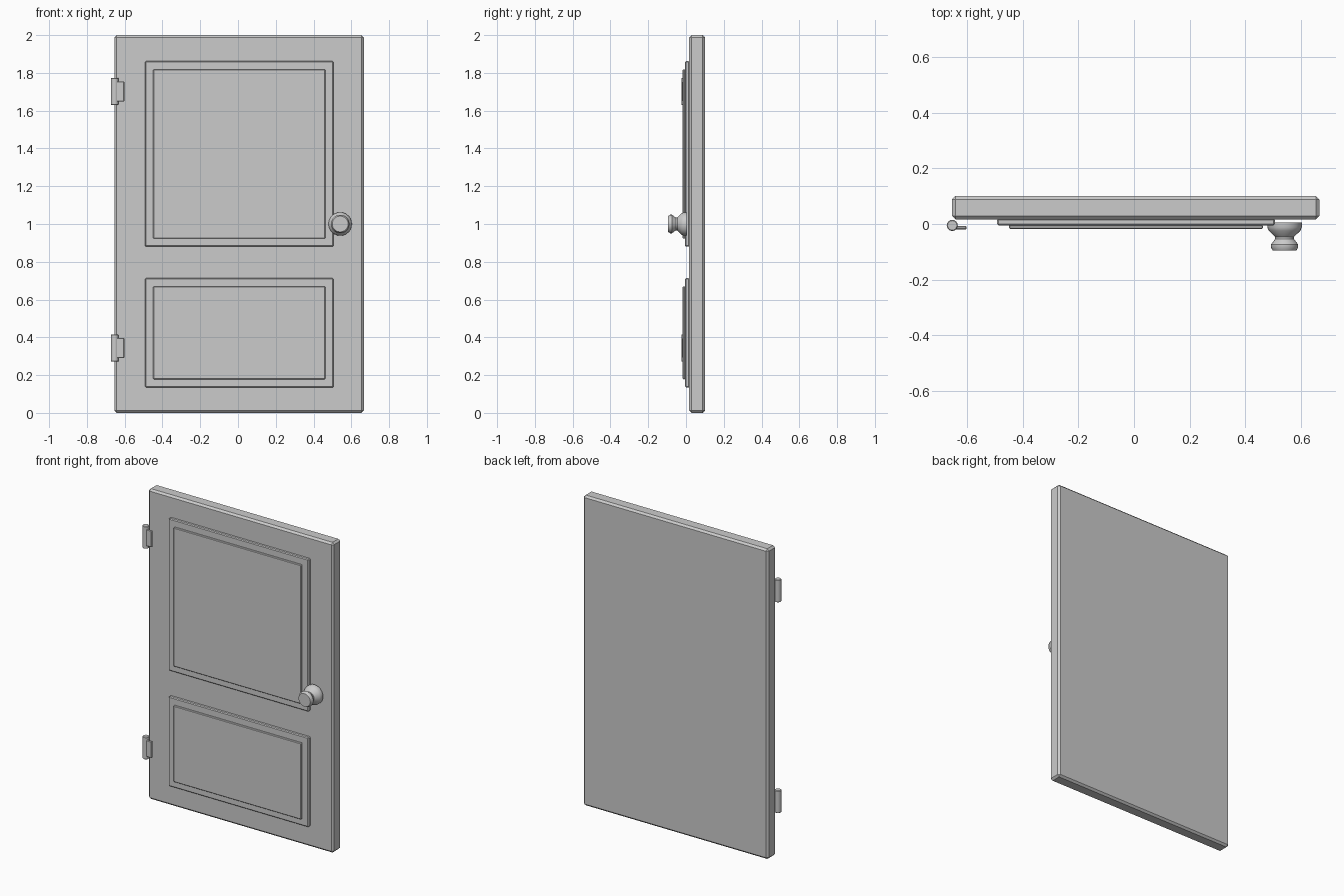
import bpy, bmesh, math
from mathutils import Matrix

cube = bpy.data.objects.get("Cube")
if cube:
    bpy.data.objects.remove(cube, do_unlink=True)

# Single plain grey finish
grey = bpy.data.materials.new("plain_grey")
grey.use_nodes = True
colour = (0.6, 0.6, 0.6, 1)
grey.diffuse_color = colour
grey.node_tree.nodes["Principled BSDF"].inputs["Base Color"].default_value = colour


def finish(name, bm, bevel=0, smooth=False):
    bmesh.ops.recalc_face_normals(bm, faces=bm.faces)
    mesh = bpy.data.meshes.new(name)
    bm.to_mesh(mesh)
    bm.free()
    mesh.materials.append(grey)
    obj = bpy.data.objects.new(name, mesh)
    bpy.context.collection.objects.link(obj)
    if bevel:
        mod = obj.modifiers.new("edge_bevel", 'BEVEL')
        mod.width = bevel
        mod.segments = 1
        mod.limit_method = 'ANGLE'
        mod.angle_limit = math.radians(50)
    if smooth:
        bpy.ops.object.select_all(action='DESELECT')
        obj.select_set(True)
        bpy.context.view_layer.objects.active = obj
        bpy.ops.object.shade_smooth_by_angle(angle=math.radians(35))
    return obj


def box(name, x, y, z, bevel):
    """Bevelled box from (min, max) ranges on each axis."""
    bm = bmesh.new()
    bmesh.ops.create_cube(bm, size=1)
    for v in bm.verts:
        v.co = [(r[0] + r[1]) / 2 + c * (r[1] - r[0]) for c, r in zip(v.co, (x, y, z))]
    return finish(name, bm, bevel)


def lathe(name, profile, steps, location):
    """Spin (radius, depth) points around a front-to-back axis."""
    bm = bmesh.new()
    verts = [bm.verts.new((r, y, 0)) for r, y in profile]
    edges = [bm.edges.new(pair) for pair in zip(verts, verts[1:])]
    bmesh.ops.spin(bm, geom=verts + edges, cent=(0, 0, 0), axis=(0, 1, 0),
                   angle=math.tau, steps=steps)
    bmesh.ops.remove_doubles(bm, verts=bm.verts, dist=0.0001)
    bmesh.ops.translate(bm, verts=bm.verts, vec=location)
    return finish(name, bm, smooth=True)


# Door slab
box("door_slab", (-0.654, 0.666), (0.017, 0.1), (0, 2), 0.012)

# Raised panels, each a wide step with a narrower one in front
for label, low, high in (("upper", 0.88, 1.862), ("lower", 0.135, 0.713)):
    box(label + "_panel_frame", (-0.492, 0.506), (-0.005, 0.019), (low, high), 0.005)
    box(label + "_panel_field", (-0.449, 0.463), (-0.018, -0.003),
        (low + 0.043, high - 0.043), 0.004)

# Hinges: a pin barrel and a leaf lying in front of the slab
for label, z in (("upper", 1.702), ("lower", 0.343)):
    bm = bmesh.new()
    bmesh.ops.create_cone(bm, cap_ends=True, segments=16, radius1=0.02, radius2=0.02,
                          depth=0.144, matrix=Matrix.Translation((-0.653, -0.005, z)))
    finish(label + "_hinge_barrel", bm, 0.003, True)
    box(label + "_hinge_leaf", (-0.65, -0.602), (-0.02, -0.007),
        (z - 0.053, z + 0.053), 0.003)

# Round knob with a waisted neck
lathe("door_knob", [(0, 0.006), (0.062, 0.006), (0.062, -0.012), (0.057, -0.024),
                    (0.034, -0.046), (0.034, -0.054), (0.049, -0.074),
                    (0.049, -0.084), (0.042, -0.096), (0, -0.096)],
      24, (0.541, 0, 1))
